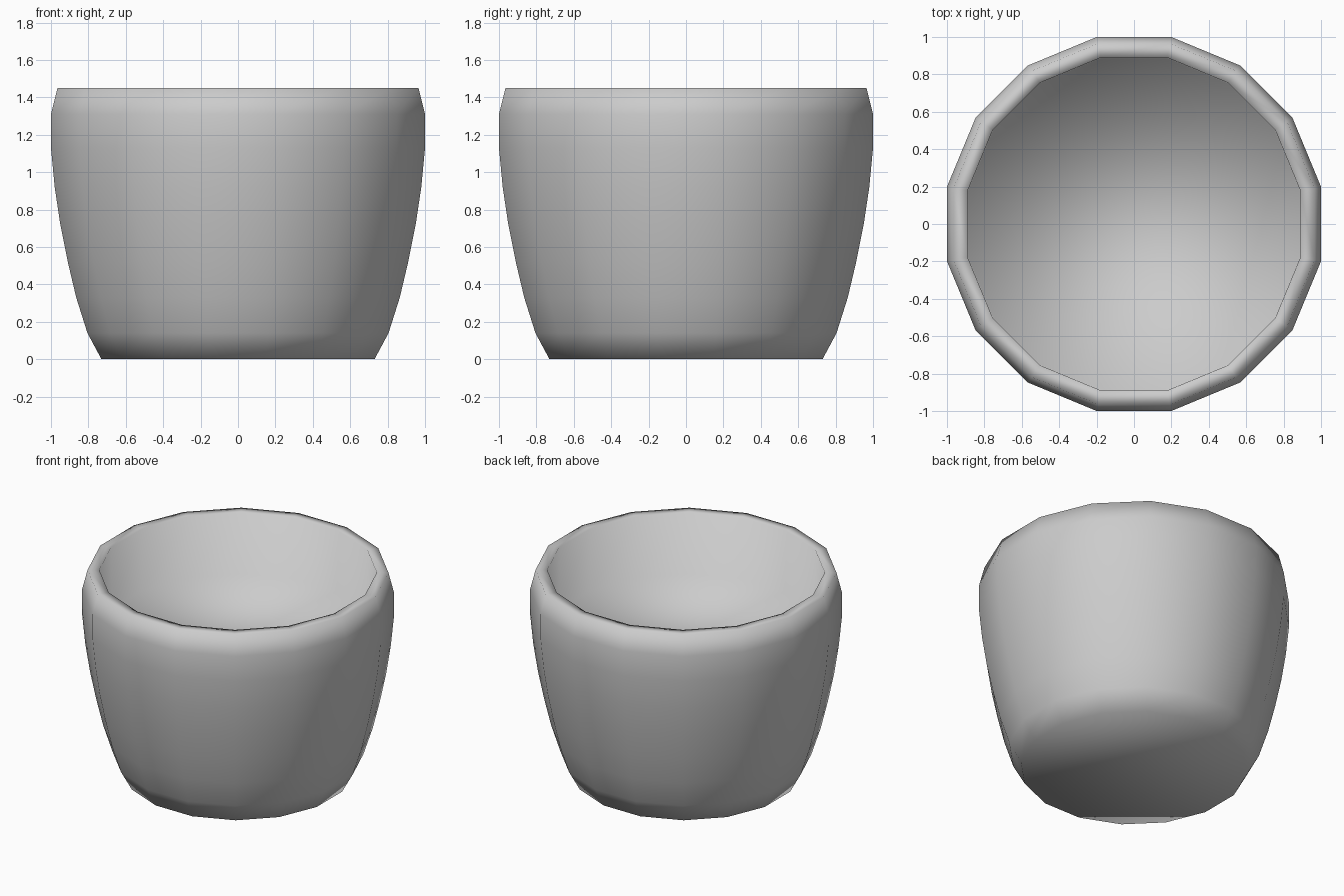
import bpy, bmesh, math

if "Cube" in bpy.data.objects:
    bpy.data.objects.remove(bpy.data.objects["Cube"])

SIDES = 16

def lathe(name, profile):
    """Revolve a (distance to flat, height) profile, capping both ends."""
    bm = bmesh.new()
    step = 2 * math.pi / SIDES
    rings = []
    for d, z in profile:
        r = d / math.cos(step / 2)
        rings.append([bm.verts.new((r * math.cos((k + 0.5) * step),
                                    r * math.sin((k + 0.5) * step), z))
                      for k in range(SIDES)])
    for a, b in zip(rings, rings[1:]):
        for k in range(SIDES):
            j = (k + 1) % SIDES
            bm.faces.new((a[k], a[j], b[j], b[k]))
    bm.faces.new(rings[0][::-1])
    bm.faces.new(rings[-1])
    for f in bm.faces:
        f.smooth = True
    mesh = bpy.data.meshes.new(name)
    bm.to_mesh(mesh)
    bm.free()
    obj = bpy.data.objects.new(name, mesh)
    bpy.context.collection.objects.link(obj)
    return obj

# Pot: base, bulging wall, rounded rim, inner wall down to the raised floor
lathe("pot", [(0.73, 0), (0.805, 0.14), (0.865, 0.33), (0.91, 0.52),
              (0.95, 0.72), (0.98, 0.92), (1.0, 1.13), (1.0, 1.31),
              (0.965, 1.45), (0.89, 1.45), (0.885, 1.01)])
